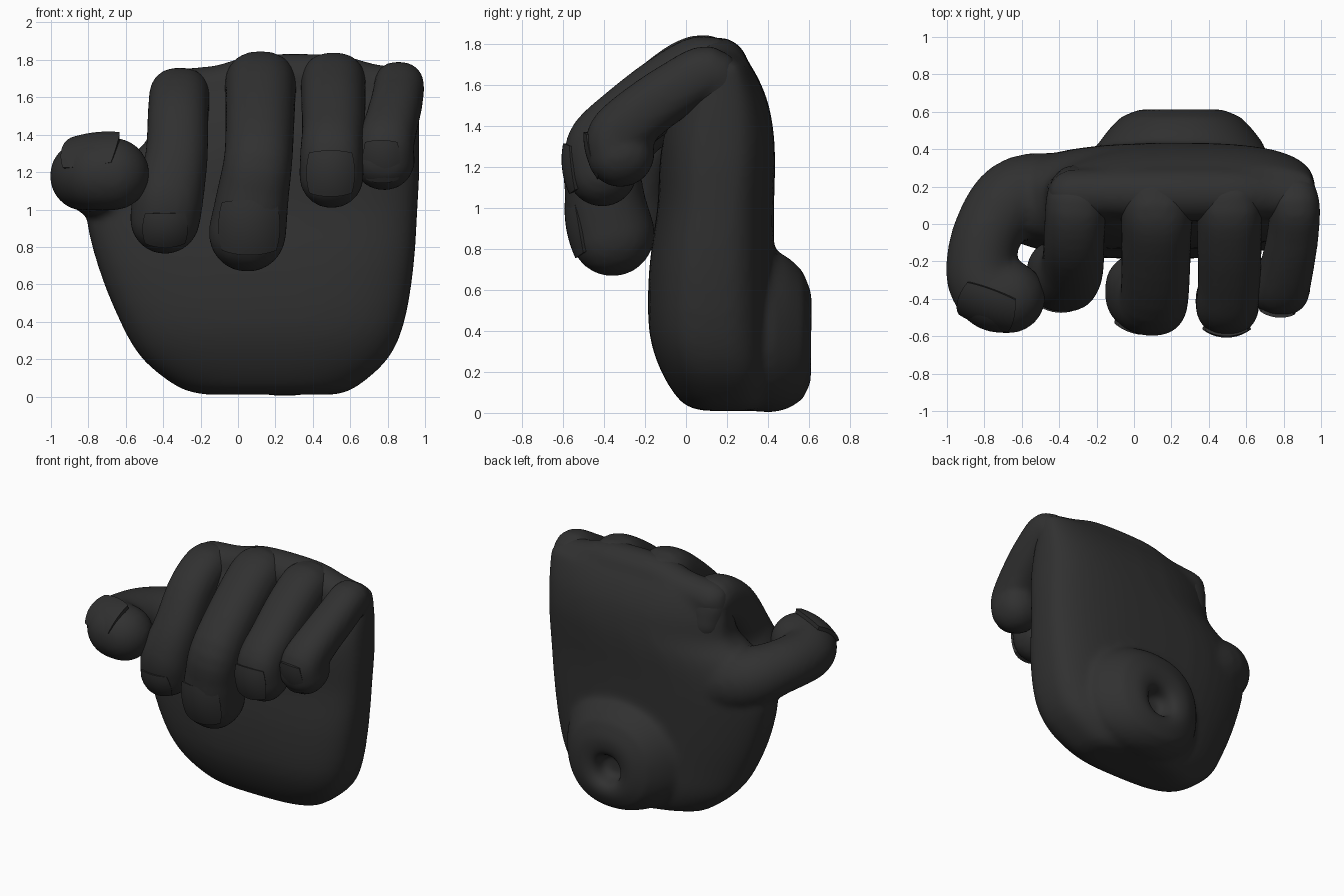
import bpy, bmesh, math
from mathutils import Vector

cube = bpy.data.objects.get("Cube")
if cube:
    bpy.data.objects.remove(cube, do_unlink=True)

skin = bpy.data.materials.new("charcoal")
skin.use_nodes = True
COLOUR = (0.03, 0.03, 0.03, 1)
skin.diffuse_color = COLOUR
skin.node_tree.nodes["Principled BSDF"].inputs["Base Color"].default_value = COLOUR


def make_object(name, bm):
    bmesh.ops.recalc_face_normals(bm, faces=bm.faces)
    mesh = bpy.data.meshes.new(name)
    bm.to_mesh(mesh)
    bm.free()
    mesh.materials.append(skin)
    obj = bpy.data.objects.new(name, mesh)
    bpy.context.collection.objects.link(obj)
    return obj


def soften(obj, voxel, rounds):
    """Fuse overlapping volumes and relax the joins."""
    fuse = obj.modifiers.new("fuse", 'REMESH')
    fuse.mode = 'VOXEL'
    fuse.voxel_size = voxel
    fuse.use_smooth_shade = True
    relax = obj.modifiers.new("relax", 'SMOOTH')
    relax.factor = 0.5
    relax.iterations = rounds


def loft(bm, rings):
    """Closed skin over a list of equal-sized rings."""
    loops = [[bm.verts.new(p) for p in ring] for ring in rings]
    n = len(loops[0])
    for a, b in zip(loops, loops[1:]):
        for i in range(n):
            j = (i + 1) % n
            bm.faces.new((a[i], a[j], b[j], b[i]))
    bm.faces.new(loops[0][::-1])
    bm.faces.new(loops[-1])


def squircle(a, b, power, sides=40):
    """Rounded rectangle outline as pairs."""
    out = []
    for i in range(sides):
        t = math.tau * i / sides
        c, s = math.cos(t), math.sin(t)
        out.append((math.copysign(a * abs(c) ** (2 / power), c),
                    math.copysign(b * abs(s) ** (2 / power), s)))
    return out


def spline(points, steps=5):
    """Smooth path through points of any dimension."""
    pts = [Vector(p) for p in points]
    pts = [2 * pts[0] - pts[1]] + pts + [2 * pts[-1] - pts[-2]]
    path = []
    for a, b, c, d in zip(pts, pts[1:], pts[2:], pts[3:]):
        for k in range(steps):
            t = k / steps
            path.append(b + 0.5 * t * (c - a + t * (2 * a - 5 * b + 4 * c - d
                                                   + t * (3 * (b - c) + d - a))))
    return path + [pts[-2]]


def tube(bm, points, ref, power):
    """Round-ended limb through (x, y, z, radius) points."""
    path = spline(points)
    stops = []
    for i, p in enumerate(path):
        ahead = path[min(i + 1, len(path) - 1)].to_3d()
        behind = path[max(i - 1, 0)].to_3d()
        stops.append((p.to_3d(), (ahead - behind).normalized(), p[3] + 0.008))

    def cap(stop, sign):
        c, t, r = stop
        return [(c + t * sign * r * math.sin(a), t, r * math.cos(a))
                for a in (0.3, 0.6, 0.9, 1.2, 1.45)]

    stops = cap(stops[0], -1)[::-1] + stops + cap(stops[-1], 1)
    rings = []
    for c, t, r in stops:
        u = (ref - t * ref.dot(t)).normalized()
        v = t.cross(u)
        rings.append([c + u * a + v * b for a, b in squircle(r, r, power, 24)])
    loft(bm, rings)


# Palm, wrist, knuckle ridge and thumb, fused into one body
body = bmesh.new()
palm_levels = [  # height, left, right, front, back
    (0.01, -0.18, 0.52, 0.08, 0.34), (0.05, -0.32, 0.63, -0.02, 0.40),
    (0.20, -0.51, 0.80, -0.12, 0.43), (0.40, -0.63, 0.89, -0.18, 0.43),
    (0.70, -0.75, 0.94, -0.18, 0.43), (1.00, -0.81, 0.96, -0.14, 0.43),
    (1.20, -0.70, 0.97, -0.13, 0.435), (1.35, -0.50, 0.97, -0.11, 0.43),
    (1.50, -0.47, 0.97, -0.06, 0.405), (1.62, -0.46, 0.97, 0.01, 0.36),
    (1.71, -0.44, 0.97, 0.07, 0.31)]
rings = []
for z, x0, x1, y0, y1 in spline(palm_levels, 3):
    cx, cy, wide, deep = (x0 + x1) / 2, (y0 + y1) / 2, (x1 - x0) / 2, (y1 - y0) / 2
    rings.append([])
    for a, b in squircle(wide, deep, 3):
        # the back slopes away towards the thumb
        slope = 0.1 * min(a / wide, 0) ** 2 * max(b / deep, 0)
        rings[-1].append((cx + a, cy + b - slope, z))
loft(body, rings)

wrist_levels = [  # depth, half width, half height, middle height
    (0.20, 0.46, 0.38, 0.40), (0.42, 0.45, 0.40, 0.40), (0.50, 0.39, 0.37, 0.39),
    (0.57, 0.325, 0.315, 0.38), (0.615, 0.22, 0.21, 0.37), (0.61, 0.14, 0.14, 0.35),
    (0.58, 0.105, 0.105, 0.34), (0.48, 0.085, 0.085, 0.34)]
loft(body, [[(0.25 + a, y, h + b) for a, b in squircle(w, t, 2.2)] for y, w, t, h in wrist_levels])

tube(body, [(-0.33, 0.16, 1.62, 0.125), (-0.10, 0.165, 1.64, 0.125), (0.12, 0.16, 1.685, 0.135),
            (0.50, 0.16, 1.685, 0.135), (0.70, 0.16, 1.65, 0.125), (0.85, 0.15, 1.64, 0.115)],
     Vector((0, 0, 1)), 2)
tube(body, [(-0.25, 0.16, 0.98, 0.20), (-0.60, 0.15, 1.09, 0.21), (-0.77, -0.02, 1.16, 0.18),
            (-0.82, -0.25, 1.18, 0.18), (-0.76, -0.37, 1.19, 0.19), (-0.67, -0.39, 1.19, 0.19)],
     Vector((0, 0, 1)), 2)
soften(make_object("palm_and_thumb", body), 0.022, 12)

# Curled fingers
fingers = {
    "index_finger": [(-0.30, 0.17, 1.46, 0.14), (-0.31, 0.11, 1.60, 0.155), (-0.32, -0.08, 1.50, 0.155),
                     (-0.33, -0.23, 1.27, 0.16), (-0.37, -0.28, 1.08, 0.18), (-0.39, -0.27, 0.95, 0.18)],
    "middle_finger": [(0.12, 0.17, 1.50, 0.17), (0.12, 0.11, 1.65, 0.185), (0.12, -0.05, 1.59, 0.18),
                      (0.11, -0.38, 1.29, 0.175), (0.08, -0.40, 1.08, 0.185), (0.05, -0.36, 0.875, 0.2)],
    "ring_finger": [(0.51, 0.17, 1.52, 0.15), (0.51, 0.11, 1.67, 0.165), (0.51, -0.07, 1.59, 0.165),
                    (0.51, -0.30, 1.42, 0.16), (0.50, -0.42, 1.30, 0.16), (0.50, -0.41, 1.18, 0.165)],
    "little_finger": [(0.83, 0.18, 1.55, 0.11), (0.86, 0.11, 1.66, 0.125), (0.85, -0.05, 1.58, 0.13),
                      (0.82, -0.22, 1.46, 0.135), (0.79, -0.33, 1.35, 0.145), (0.78, -0.32, 1.27, 0.16)]}
for name, points in fingers.items():
    bm = bmesh.new()
    tube(bm, points, Vector((1, 0, 0)), 2.3)
    soften(make_object(name, bm), 0.02, 6)


# Nails: curved plates with rounded corners
def nail(name, centre, out, along, width, length, radius, n=10):
    out = Vector(out).normalized()
    along = Vector(along)
    along = (along - out * along.dot(out)).normalized()
    side = along.cross(out)
    bm = bmesh.new()
    bmesh.ops.create_grid(bm, x_segments=n, y_segments=n, size=1)
    for vert in bm.verts:
        u, v = vert.co.x, vert.co.y
        t = u * math.sqrt(1 - 0.25 * v * v) * width / 2 / radius
        w = v * math.sqrt(1 - 0.25 * u * u)
        vert.co = (Vector(centre) + along * w * length / 2 + side * radius * math.sin(t)
                   + out * (radius * (math.cos(t) - 1) - 0.02 * w * w))
    bm.normal_update()
    bmesh.ops.solidify(bm, geom=bm.faces[:], thickness=0.03)
    obj = make_object(name, bm)
    bpy.ops.object.select_all(action='DESELECT')
    obj.select_set(True)
    bpy.context.view_layer.objects.active = obj
    bpy.ops.object.shade_smooth_by_angle(angle=math.radians(40))


down = (0, 0, -1)
nail("index_nail", (-0.39, -0.455, 0.88), (0, -0.92, -0.38), down, 0.26, 0.20, 0.2)
nail("middle_nail", (0.06, -0.585, 0.90), (0, -1, -0.17), down, 0.36, 0.30, 0.25)
nail("ring_nail", (0.495, -0.605, 1.19), (0, -1, -0.12), down, 0.28, 0.25, 0.21)
nail("little_nail", (0.765, -0.485, 1.25), (-0.1, -1, -0.3), down, 0.21, 0.24, 0.18)
nail("thumb_nail", (-0.80, -0.475, 1.355), (-0.3, -0.6, 0.73), (0.27, -0.1, 0.03), 0.29, 0.32, 0.23)
